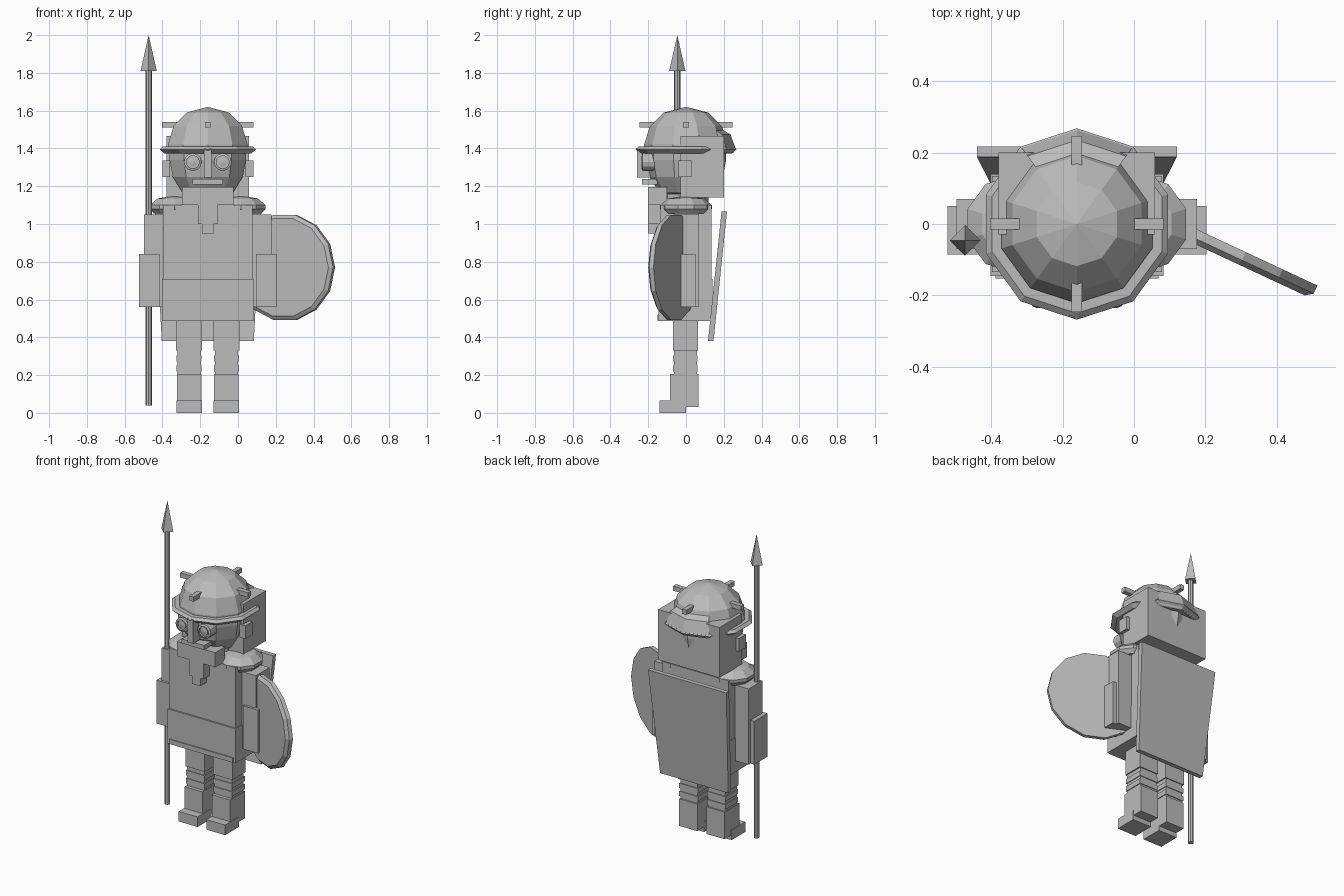
import bpy, bmesh, math
from mathutils import Matrix, Vector

if "Cube" in bpy.data.objects:
    bpy.data.objects.remove(bpy.data.objects["Cube"])

CX = -0.16  # body centre line
grey = bpy.data.materials.new("stone_grey")
grey.diffuse_color = (0.5, 0.5, 0.5, 1)
grey.use_nodes = True
grey.node_tree.nodes["Principled BSDF"].inputs["Base Color"].default_value = grey.diffuse_color


def finish(name, bm):
    bmesh.ops.recalc_face_normals(bm, faces=bm.faces)
    me = bpy.data.meshes.new(name)
    bm.to_mesh(me)
    bm.free()
    me.materials.append(grey)
    ob = bpy.data.objects.new(name, me)
    bpy.context.collection.objects.link(ob)
    return ob


def box(name, x0, x1, y0, y1, z0, z1):
    bm = bmesh.new()
    bmesh.ops.create_cube(bm, size=1)
    for v in bm.verts:
        v.co = Vector(((x0 + x1) / 2 + v.co.x * (x1 - x0),
                       (y0 + y1) / 2 + v.co.y * (y1 - y0),
                       (z0 + z1) / 2 + v.co.z * (z1 - z0)))
    return finish(name, bm)


def mid_box(name, half, *yz):
    return box(name, CX - half, CX + half, *yz)


def pair_box(name, a, b, *yz):
    # mirrored boxes, a..b measured outwards from the centre line
    for s, side in ((-1, "right"), (1, "left")):
        x0, x1 = sorted((CX + s * a, CX + s * b))
        box(f"{name}_{side}", x0, x1, *yz)


def lathe(name, x, y, profile, n, start=math.pi / 2):
    # closed stack of rings; radius 0 makes a pole
    bm = bmesh.new()
    rings = []
    for r, z in profile:
        count = n if r else 1
        rings.append([bm.verts.new((x + r * math.cos(start + math.tau * i / n),
                                    y + r * math.sin(start + math.tau * i / n), z))
                      for i in range(count)])
    for a, b in zip(rings, rings[1:]):
        for i in range(n):
            j = (i + 1) % n
            loop = [a[i % len(a)], a[j % len(a)], b[j % len(b)], b[i % len(b)]]
            bm.faces.new(list(dict.fromkeys(loop)))
    for ring in (rings[0], rings[-1]):
        if len(ring) > 1:
            bm.faces.new(ring)
    return finish(name, bm)


def sweep(name, section, angles, closed):
    # (radius, z) section swept round the head axis
    bm = bmesh.new()
    rings = [[bm.verts.new((CX + r * math.cos(a), r * math.sin(a), z)) for r, z in section]
             for a in angles]
    m = len(section)
    for k in range(len(rings) if closed else len(rings) - 1):
        a, b = rings[k], rings[(k + 1) % len(rings)]
        for i in range(m):
            bm.faces.new((a[i], a[(i + 1) % m], b[(i + 1) % m], b[i]))
    if not closed:
        bm.faces.new(rings[0])
        bm.faces.new(rings[-1])
    return finish(name, bm)


# Legs, wraps and boots
pair_box("thigh", 0.03, 0.168, -0.07, 0.063, 0.33, 0.5)
pair_box("shin", 0.037, 0.16, -0.063, 0.057, 0.19, 0.34)
for i, z in enumerate((0.21, 0.262)):
    pair_box(f"leg_wrap_{i}", 0.032, 0.165, -0.068, 0.062, z + 0.01, z + 0.042)
pair_box("greave", 0.033, 0.163, -0.085, 0.066, 0.03, 0.205)
pair_box("boot", 0.031, 0.166, -0.14, 0.0, 0.0, 0.065)

# Torso and lower tunic
mid_box("torso", 0.238, -0.135, 0.135, 0.49, 1.1)
mid_box("tunic_skirt", 0.242, -0.145, 0.14, 0.487, 0.71)
mid_box("tunic_hem", 0.228, -0.152, 0.1, 0.49, 0.52)

# Arms
pair_box("upper_arm", 0.238, 0.337, -0.07, 0.07, 0.56, 1.05)
pair_box("forearm", 0.255, 0.363, -0.085, 0.05, 0.56, 0.84)

# Shoulder pads
for s, side in ((-1, "right"), (1, "left")):
    lathe(f"shoulder_pad_{side}", CX + s * 0.175, 0,
          [(0.115, 1.055), (0.138, 1.08), (0.138, 1.1), (0.095, 1.135), (0, 1.15)], 10)

# Head, ears and hair block
lathe("neck", CX, 0, [(0.12, 1.05), (0.12, 1.22)], 10)
lathe("head", CX, 0, [(0, 1.13), (0.14, 1.165), (0.195, 1.25), (0.213, 1.34), (0.213, 1.42)], 10)
pair_box("ear", 0.2, 0.241, -0.04, 0.03, 1.25, 1.335)
mid_box("hair", 0.219, -0.03, 0.2, 1.14, 1.465)

# Beard in stepped blocks, moustache
mid_box("beard_upper", 0.137, -0.2, -0.1, 1.1, 1.195)
mid_box("beard_middle", 0.052, -0.2, -0.1, 1.0, 1.15)
mid_box("beard_tip", 0.03, -0.2, -0.13, 0.95, 1.05)
mid_box("moustache", 0.08, -0.232, -0.15, 1.21, 1.238)

# Eyes with round rims
for s, side in ((-1, "right"), (1, "left")):
    spot = Matrix.Translation((CX + s * 0.079, -0.215, 1.328)) @ Matrix.Rotation(math.pi / 2, 4, 'X')
    rim = lathe(f"eye_rim_{side}", 0, 0,
                [(0.047, -0.06), (0.047, 0.015), (0.034, 0.02), (0.034, 0.008)], 12)
    rim.matrix_world = spot
    eye = lathe(f"eye_{side}", 0, 0, [(0.025, 0), (0.025, 0.014), (0, 0.018)], 10)
    eye.matrix_world = spot

# Helmet
DOME = [(0.222, 1.375), (0.222, 1.42), (0.19, 1.52), (0.118, 1.59), (0, 1.62)]
lathe("helmet_dome", CX, 0, DOME, 10)
sweep("helmet_brim", [(0.2, 1.375), (0.24, 1.372), (0.268, 1.395), (0.25, 1.41), (0.2, 1.41)],
      [math.pi / 2 + math.tau * i / 10 for i in range(10)], True)
sweep("neck_guard", [(0.19, 1.5), (0.235, 1.475), (0.263, 1.4), (0.25, 1.375), (0.19, 1.42)],
      [math.radians(90 + 36 * i) for i in (-1, 0, 1)], False)
mid_box("nose_guard", 0.021, -0.26, -0.17, 1.245, 1.4)
pair_box("helmet_stud", 0.155, 0.243, -0.015, 0.015, 1.51, 1.54)
for y0, y1, side in ((-0.247, -0.165, "front"), (0.165, 0.247, "back")):
    mid_box(f"helmet_stud_{side}", 0.015, y0, y1, 1.51, 1.54)

# Tilted cape board, wider at the top
cape = mid_box("cape", 0.28, -0.0145, 0.0145, 0.38, 1.065)
for v in cape.data.vertices:
    top = v.co.z > 0.7
    v.co.y += 0.2025 if top else 0.131
    if not top:
        v.co.x = CX + (v.co.x - CX) * 0.87

# Round shield, turned outwards
shield = lathe("shield", 0, 0, [(0.285, -0.02), (0.285, 0.005), (0.265, 0.02)], 14, 0)
shield.matrix_world = (Matrix.Translation((0.247, -0.07, 0.77))
                       @ Matrix.Rotation(math.radians(-25), 4, 'Z')
                       @ Matrix.Rotation(math.pi / 2, 4, 'X'))

# Spear
lathe("spear_shaft", -0.473, -0.046, [(0.017, 0.04), (0.017, 1.82)], 8)
lathe("spear_head", -0.473, -0.046, [(0.043, 1.81), (0, 2.0)], 4)
